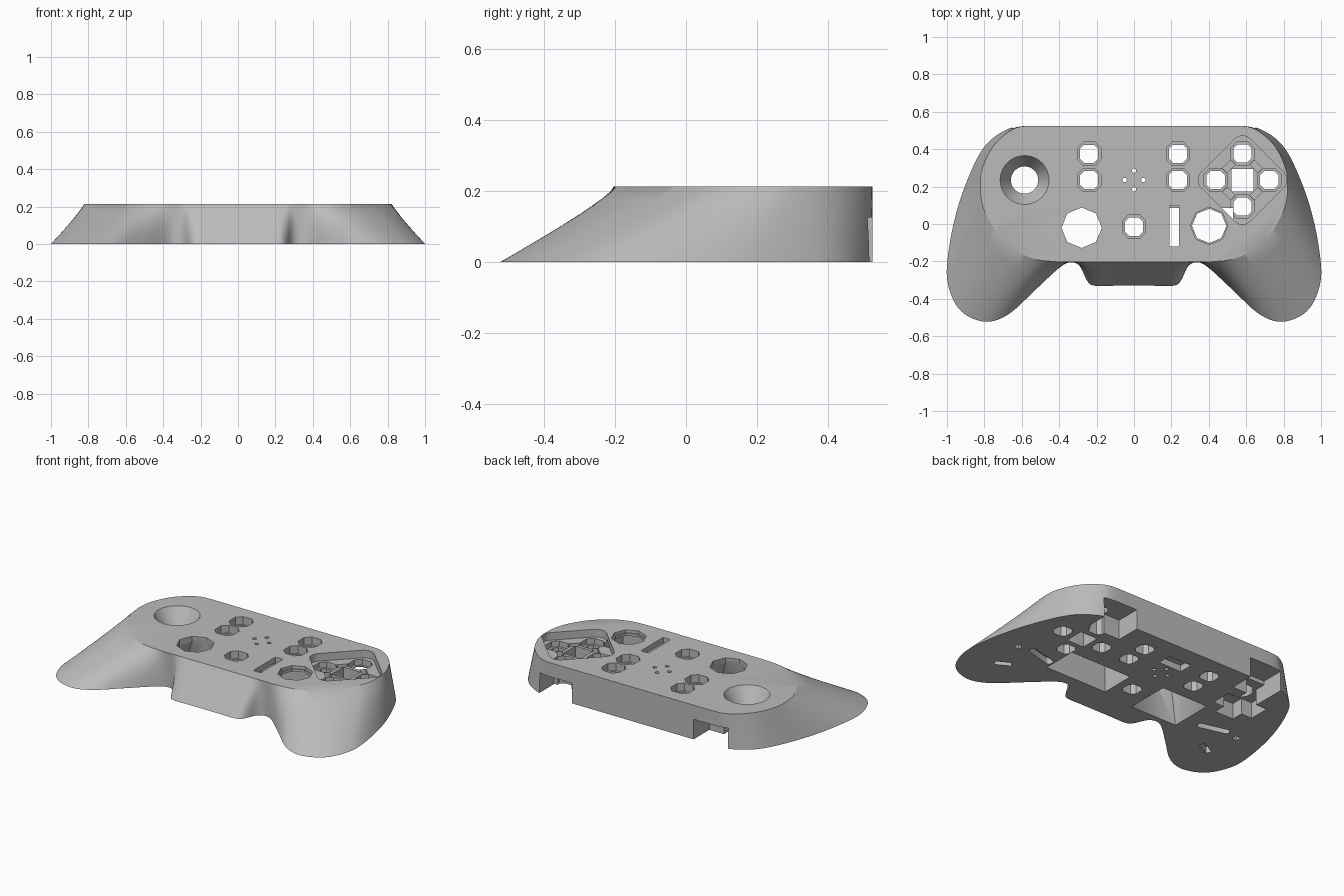
import bpy, bmesh, math
from mathutils import Vector

if "Cube" in bpy.data.objects:
    bpy.data.objects.remove(bpy.data.objects["Cube"])

HEIGHT = 0.213
BACK = 0.525

grey = bpy.data.materials.new("shell grey")
grey.use_nodes = True
grey.diffuse_color = (0.5, 0.5, 0.5, 1)
grey.node_tree.nodes["Principled BSDF"].inputs["Base Color"].default_value = (0.5, 0.5, 0.5, 1)


def make_object(name, bm):
    bmesh.ops.recalc_face_normals(bm, faces=bm.faces[:])
    mesh = bpy.data.meshes.new(name)
    bm.to_mesh(mesh)
    bm.free()
    mesh.materials.append(grey)
    obj = bpy.data.objects.new(name, mesh)
    bpy.context.collection.objects.link(obj)
    return obj


def smooth_path(points, steps=5):
    """Catmull-Rom curve through the points."""
    pts = [Vector(p) for p in points]
    out = []
    for i in range(len(pts) - 1):
        a, b = pts[i], pts[i + 1]
        ta = (b - pts[max(i - 1, 0)]) / 2
        tb = (pts[min(i + 2, len(pts) - 1)] - a) / 2
        for k in range(steps):
            t = k / steps
            p = (a * (2*t**3 - 3*t**2 + 1) + ta * (t**3 - 2*t**2 + t)
                 + b * (3*t**2 - 2*t**3) + tb * (t**3 - t**2))
            out.append(Vector((p.x, min(p.y, BACK))))
    return out + [pts[-1]]


# Shell: half outlines from back centre to front centre, lofted and mirrored
base_half = smooth_path([
    (0, BACK), (.3, BACK), (.58, BACK), (.7, .495), (.81, .4), (.905, .2), (.965, 0),
    (.998, -.2), (.995, -.32), (.95, -.435), (.875, -.5), (.77, -.522), (.66, -.475),
    (.53, -.355), (.4, -.235), (.34, -.205), (.29, -.225), (.25, -.305), (.21, -.33),
    (.1, -.33), (0, -.33)])
top_half = smooth_path([
    (0, BACK), (.3, BACK), (.55, BACK), (.65, .505), (.75, .42), (.81, .3), (.822, .2),
    (.81, .1), (.775, .02), (.73, -.05), (.67, -.11), (.6, -.16), (.52, -.19),
    (.44, -.2), (.38, -.203), (.34, -.203), (.3, -.203), (.26, -.203), (.21, -.203),
    (.1, -.203), (0, -.203)])

bm = bmesh.new()
rings = []
LAYERS = 6
for layer in range(LAYERS + 1):
    t = layer / LAYERS
    half = [a.lerp(b, t) for a, b in zip(base_half, top_half)]
    loop = half + [Vector((-p.x, p.y)) for p in half[-2:0:-1]]
    rings.append([bm.verts.new((p.x, p.y, HEIGHT * t)) for p in loop])
for low, high in zip(rings, rings[1:]):
    n = len(low)
    for i in range(n):
        j = (i + 1) % n
        bm.faces.new((low[i], low[j], high[j], high[i]))
bm.faces.new(rings[0])
bm.faces.new(rings[-1])
shell = make_object("controller_shell", bm)


# Cross-sections for the openings
def rect(x, y, w, h, angle=0, chamfer=0.0, segments=1):
    """Rectangle, optionally rotated, with cut or rounded corners."""
    pts = []
    for q, (sx, sy) in enumerate(((1, 1), (-1, 1), (-1, -1), (1, -1))):
        cx, cy = sx * (w / 2 - chamfer), sy * (h / 2 - chamfer)
        for k in range(segments + 1 if chamfer else 1):
            a = math.pi / 2 * (q + k / segments)
            pts.append(Vector((cx + chamfer * math.cos(a), cy + chamfer * math.sin(a))))
    c, s = math.cos(angle), math.sin(angle)
    return [(x + p.x * c - p.y * s, y + p.x * s + p.y * c) for p in pts]


def ngon(x, y, r, sides=8):
    return [(x + r * math.cos(math.tau * k / sides), y + r * math.sin(math.tau * k / sides))
            for k in range(sides)]


def cut(low, z0, z1, high=None):
    """Subtract the solid spanning two convex sections from the shell."""
    tool = bmesh.new()
    for section, z in ((low, z0), (high or low, z1)):
        for x, y in section:
            tool.verts.new((x, y, z))
    bmesh.ops.convex_hull(tool, input=tool.verts[:])
    bmesh.ops.dissolve_limit(tool, angle_limit=0.01, verts=tool.verts[:], edges=tool.edges[:])
    cutter = make_object("cutter", tool)
    cutter.hide_render = True
    mod = shell.modifiers.new("opening", 'BOOLEAN')
    mod.operation = 'DIFFERENCE'
    mod.solver = 'EXACT'
    mod.object = cutter
    bpy.context.view_layer.objects.active = shell
    bpy.ops.object.modifier_apply(modifier=mod.name)
    bpy.data.objects.remove(cutter)


UNDER, OVER = -0.05, 0.3
bpy.context.view_layer.update()

# Four-button diamond recess, centre well and diagonal pockets
DX, DY, FLOOR = 0.58, 0.235, 0.165
cut(rect(DX, DY, .37, .37, math.pi / 4, .06, 6), FLOOR, OVER)
cut(rect(DX, DY, .12, .12), UNDER, OVER)
for k in range(4):
    a = math.pi / 4 + k * math.pi / 2
    cut(rect(DX + .103 * math.cos(a), DY + .103 * math.sin(a), .035, .06, a), .09, OVER)

# Button holes, each with a chamfered rim
plain = [(-.24, .375), (-.24, .235), (.235, .375), (.235, .235), (0, -.015)]
diamond = [(DX, DY + .142), (DX, DY - .142), (DX - .143, DY), (DX + .143, DY)]
for group, ledge in ((plain, .165), (diamond, .13)):
    for x, y in group:
        cut(rect(x, y, .125, .125, 0, .032), ledge, OVER)
        cut(rect(x, y, .097, .097, 0, .022), UNDER, OVER)

# Thumbstick bowl, hole and cross-shaped socket
SX, SY = -0.585, 0.235
cut(ngon(SX, SY, .073, 40), .12, HEIGHT + .007, ngon(SX, SY, .135, 40))
cut(ngon(SX, SY, .073, 40), UNDER, .15)
cut(rect(SX, SY, .28, .13), UNDER, .1)
cut(rect(SX, SY, .13, .28), UNDER, .1)

# Left pad: octagon opening above a tapered well
cut(rect(-.285, -.03, .33, .28), -.01, .18, ngon(-.28, -.02, .107))
cut(ngon(-.28, -.02, .108), .1, OVER)

# Right pad and slot above a straight-sided well
cut(rect(.315, -.025, .43, .22), UNDER, .18)
cut(ngon(.402, -.01, .1), .195, OVER)
cut(ngon(.402, -.01, .092), .1, OVER)
cut(rect(.215, -.01, .052, .22, 0, .008, 2), .1, OVER)

# Speaker holes and the shallow seat beneath
for dx, dy in ((.05, 0), (-.05, 0), (0, .05), (0, -.05)):
    cut(ngon(dx, .235 + dy, .012, 12), UNDER, OVER)
cut(rect(0, .36, .16, .09), UNDER, .04)

# Mirrored shoulder notches and underside grip pockets
for side in (-1, 1):
    cut(rect(side * .535, .46, .23, .18), UNDER, .125)
    cut(rect(side * .745, -.26, .1, .035, side * -.5), UNDER, .04)
    cut(rect(side * .805, -.06, .035, .035), UNDER, .04)
    cut(rect(side * .635, -.06, .2, .045, side * .25, .02, 4), UNDER, .04)

# Smooth flowing walls, crisp rims
bpy.ops.object.select_all(action='DESELECT')
shell.select_set(True)
bpy.context.view_layer.objects.active = shell
bpy.ops.object.shade_smooth_by_angle(angle=math.radians(28))
